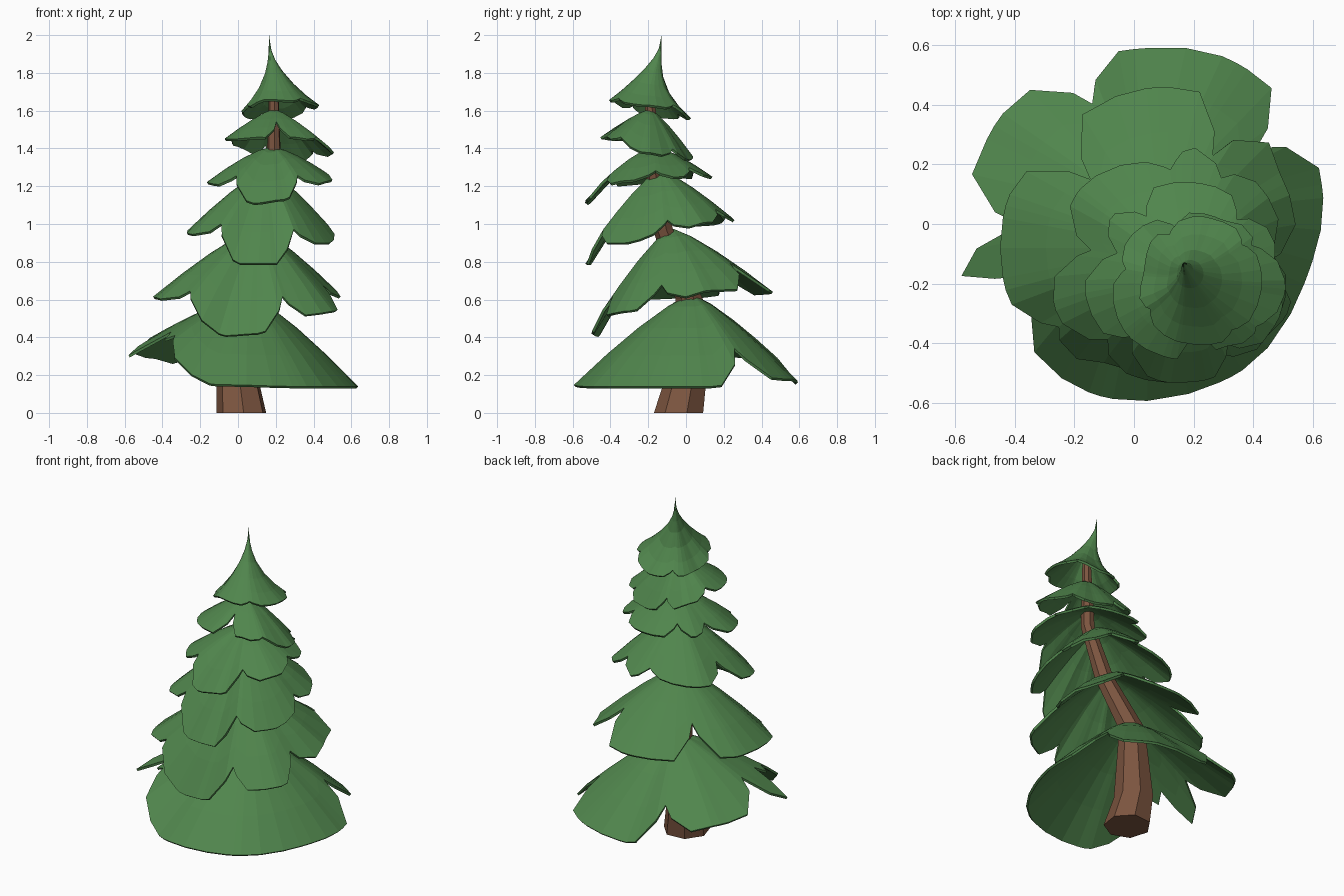
import bpy, bmesh, math
from mathutils import Vector

if "Cube" in bpy.data.objects:
    bpy.data.objects.remove(bpy.data.objects["Cube"])


def material(name, colour):
    m = bpy.data.materials.new(name)
    m.use_nodes = True
    m.diffuse_color = (*colour, 1)
    m.node_tree.nodes["Principled BSDF"].inputs["Base Color"].default_value = (*colour, 1)
    return m


NEEDLES = material("needle green", (0.08, 0.235, 0.073))
BARK = material("bark brown", (0.2, 0.09, 0.05))


def make_object(name, bm, mat):
    mesh = bpy.data.meshes.new(name)
    bm.to_mesh(mesh)
    bm.free()
    mesh.materials.append(mat)
    obj = bpy.data.objects.new(name, mesh)
    bpy.context.collection.objects.link(obj)
    return obj


def bridge(bm, inner, outer):
    n = len(inner)
    for i in range(n):
        j = (i + 1) % n
        bm.faces.new((inner[i], outer[i], outer[j], inner[j]))


def rim_points(keys):
    """Rim as (angle, radius, height, cut); a fourth number in a key cuts a notch there."""
    points = []
    keys = [(*k, 0)[:4] for k in keys]
    first = keys[0]
    keys.append((first[0] + 360, *first[1:]))
    for (a0, r0, z0, c0), (a1, r1, z1, c1) in zip(keys, keys[1:]):
        steps = max(2, math.ceil((a1 - a0) / 9))
        for i in range(steps):
            t = 0.5 - 0.5 * math.cos(math.pi * i / steps)
            a = a0 + (a1 - a0) * t
            s = t * t * (3 - 2 * t)
            near = max(c0 * max(0, 1 - (a - a0) / 16) ** 1.6,
                       c1 * max(0, 1 - (a1 - a) / 16) ** 1.6)
            points.append((math.radians(a), r0 + (r1 - r0) * s, z0 + (z1 - z0) * s, near))
    return points


def tier(name, centre, top, keys, power=1.25, rings=(0.2, 0.45, 0.72, 1), lean=(0, 0)):
    """Thin skirt of boughs falling from its top to a notched rim."""
    bm = bmesh.new()
    rim = rim_points(keys)
    apex = bm.verts.new((centre[0] + lean[0], centre[1] + lean[1], top))
    inner = None
    for s in rings:
        bend = (1 - s) ** 4
        ring = []
        for a, r, z, cut in rim:
            f = s * (1 - cut * s)
            ring.append(bm.verts.new((centre[0] + lean[0] * bend + r * f * math.cos(a),
                                      centre[1] + lean[1] * bend + r * f * math.sin(a),
                                      top + (z - top) * f ** power)))
        if inner:
            bridge(bm, inner, ring)
        else:
            for i in range(len(ring)):
                bm.faces.new((apex, ring[i], ring[(i + 1) % len(ring)]))
        inner = ring
    obj = make_object(name, bm, NEEDLES)
    shell = obj.modifiers.new("thickness", "SOLIDIFY")
    shell.thickness = 0.014
    shell.offset = -1
    return obj


# Trunk: a seven-sided bent, tapering pole
bm = bmesh.new()
previous = None
for x, y, z, r in [(0.02, -0.035, 0, 0.135), (0, 0, 0.17, 0.115), (0.03, 0.02, 0.6, 0.075),
                   (0.12, -0.12, 0.97, 0.055), (0.19, -0.18, 1.3, 0.04), (0.19, -0.19, 1.72, 0.025)]:
    ring = [bm.verts.new((x + r * math.cos(k * math.tau / 7 + 0.3),
                          y + r * math.sin(k * math.tau / 7 + 0.3), z)) for k in range(7)]
    if previous:
        bridge(bm, ring, previous)
    else:
        bm.faces.new(ring[::-1])
    previous = ring
bm.faces.new(previous)
bmesh.ops.recalc_face_normals(bm, faces=bm.faces)
make_object("trunk", bm, BARK)

# Bough tiers from the ground up
tier("boughs_lowest", (0.05, 0.03), 0.63, [
    (-143, 0.6, 0.34, 0.2), (-105, 0.63, 0.15), (-63, 0.61, 0.14), (-20, 0.57, 0.14),
    (10, 0.59, 0.14), (32, 0.61, 0.18, 0.3), (60, 0.59, 0.18), (95, 0.56, 0.16),
    (117, 0.56, 0.24, 0.25), (150, 0.6, 0.3), (184, 0.62, 0.34, 0.3),
    (198, 0.72, 0.27), (207, 0.64, 0.32, 0.3)])
tier("boughs_second", (0.1, -0.08), 0.98, [
    (-143, 0.52, 0.57, 0.15), (-113, 0.43, 0.41), (-90, 0.42, 0.42), (-66, 0.42, 0.5, 0.2),
    (-28, 0.47, 0.54), (-8, 0.44, 0.58, 0.2), (28, 0.46, 0.65), (62, 0.54, 0.66, 0.35),
    (92, 0.54, 0.64), (137, 0.52, 0.63, 0.35), (165, 0.55, 0.62), (195, 0.55, 0.61)])
tier("boughs_third", (0.15, -0.14), 1.29, [
    (-134, 0.42, 0.92, 0.18), (-110, 0.4, 0.79), (-82, 0.39, 0.79), (-64, 0.39, 0.9, 0.15),
    (-30, 0.38, 0.9), (8, 0.36, 0.96, 0.15), (42, 0.38, 1.01), (64, 0.4, 1.02, 0.18),
    (88, 0.4, 1.02), (95, 0.36, 1.03, 0.1), (145, 0.42, 1.0), (170, 0.4, 0.98, 0.25),
    (200, 0.44, 0.95)])
tier("boughs_fourth", (0.18, -0.17), 1.41, [
    (-132, 0.35, 1.2, 0.2), (-105, 0.37, 1.11), (-80, 0.36, 1.13), (-60, 0.34, 1.2, 0.2),
    (-25, 0.34, 1.23), (2, 0.32, 1.25, 0.15), (25, 0.31, 1.25), (48, 0.31, 1.26, 0.2),
    (85, 0.31, 1.25), (125, 0.32, 1.25, 0.25), (145, 0.32, 1.25), (163, 0.31, 1.24, 0.2),
    (190, 0.35, 1.22)], power=1.4)
tier("boughs_fifth", (0.19, -0.19), 1.61, [
    (-140, 0.28, 1.45), (-105, 0.27, 1.46), (-84, 0.26, 1.45, 0.5), (-65, 0.25, 1.46),
    (-35, 0.3, 1.44, 0.1), (-5, 0.32, 1.38), (30, 0.28, 1.35, 0.15), (65, 0.23, 1.34),
    (105, 0.23, 1.36, 0.2), (145, 0.25, 1.42), (170, 0.26, 1.45, 0.15)])
tier("treetop", (0.19, -0.19), 2.0, [
    (-145, 0.19, 1.61, 0.12), (-100, 0.21, 1.66), (-50, 0.24, 1.65, 0.1), (-5, 0.24, 1.63),
    (35, 0.24, 1.61, 0.12), (75, 0.22, 1.56), (115, 0.2, 1.56, 0.15), (170, 0.16, 1.57)],
    power=0.45, rings=(0.03, 0.1, 0.22, 0.45, 0.72, 1), lean=(-0.025, 0.06))
